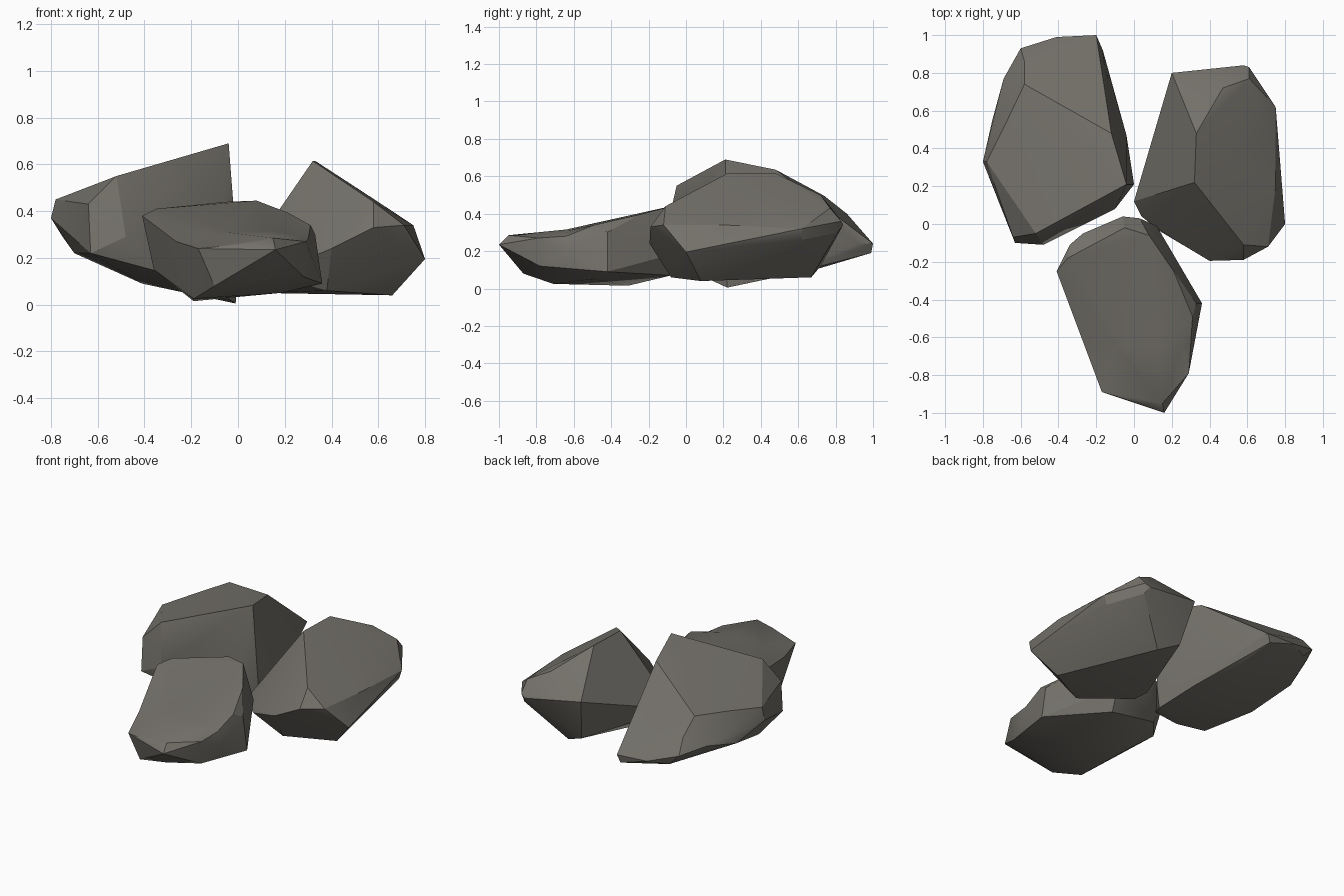
import bpy, bmesh, math

stone = bpy.data.materials.new("dark warm grey stone")
stone.diffuse_color = (0.175, 0.165, 0.145, 1)


def rock(name, corners, dip=None):
    """Chipped boulder: convex hull around its corners, with an optional
    shallow dip (y, lowest z, depth) across the top."""
    bm = bmesh.new()
    for c in corners:
        bm.verts.new(c)
    bmesh.ops.convex_hull(bm, input=bm.verts[:])
    bmesh.ops.delete(bm, geom=[v for v in bm.verts if not v.link_faces], context='VERTS')
    if dip:
        y, zmin, depth = dip
        bmesh.ops.bisect_plane(bm, geom=bm.verts[:] + bm.edges[:] + bm.faces[:],
                               plane_co=(0, y, 0), plane_no=(0, 1, 0))
        for v in bm.verts:
            if abs(v.co.y - y) < 1e-4 and v.co.z > zmin:
                v.co.z -= depth
        bmesh.ops.triangulate(bm, faces=bm.faces[:])
    bmesh.ops.recalc_face_normals(bm, faces=bm.faces[:])
    me = bpy.data.meshes.new(name)
    bm.to_mesh(me)
    bm.free()
    me.materials.append(stone)
    ob = bpy.data.objects.new(name, me)
    bpy.context.collection.objects.link(ob)
    bpy.ops.object.select_all(action='DESELECT')
    ob.select_set(True)
    bpy.context.view_layer.objects.active = ob
    bpy.ops.object.shade_smooth_by_angle(angle=math.radians(25))
    return ob


# tall rock at the back left, sloping down to the outside
rock("left_rock", [
    (-.04, .21, .69), (-.12, .48, .635), (-.58, .74, .495), (-.52, -.05, .55),
    (-.68, .53, .475), (-.78, .33, .45), (-.80, .33, .37), (-.64, -.07, .43),
    (-.63, -.10, .22), (-.48, -.11, .29), (-.37, -.05, .15), (-.10, .08, .07),
    (0, .21, .17), (-.01, .22, .005), (-.04, .47, .20), (-.06, .48, .06),
    (-.10, .68, .28), (-.17, .72, .11), (-.19, .85, .345), (-.20, 1.0, .24),
    (-.165, .92, .24), (-.22, .99, .19), (-.41, .99, .25), (-.58, .86, .40),
    (-.60, .93, .31), (-.53, .93, .24), (-.69, .77, .34), (-.75, .55, .29),
    (-.70, .25, .22), (-.41, .30, .09)])

# rock at the back right, ridge on its inner side
rock("right_rock", [
    (.32, .22, .615), (.33, .48, .615), (.47, .72, .50), (.61, .77, .43),
    (.61, .83, .36), (.58, .84, .34), (.60, .81, .30), (.20, .80, .40),
    (.25, .72, .12), (.38, .67, .06), (.75, .62, .32), (.73, .62, .26),
    (.80, 0, .195), (.66, .08, .04), (.75, .20, .34), (.71, -.12, .34),
    (.58, -.11, .44), (.58, -.19, .33), (.40, -.195, .24), (.38, -.08, .06),
    (.14, -.04, .13), (.04, .04, .13), (0, .12, .15), (.12, .15, .05),
    (.53, .40, .485), (.69, .45, .38)])

# low rock in front, flat top sinking towards the front
rock("front_rock", [
    (-.41, -.25, .38), (-.35, -.18, .41), (-.34, -.11, .37), (-.27, -.05, .355),
    (-.05, -.02, .44), (.08, -.06, .445), (-.06, .04, .36), (.03, .03, .34),
    (.12, -.01, .20), (.10, -.08, .07), (.21, -.25, .395), (.31, -.49, .34),
    (.33, -.42, .30), (.36, -.42, .09), (.29, -.79, .27), (.28, -.78, .12),
    (.15, -.95, .285), (.16, -1.0, .235), (.04, -.95, .26), (-.17, -.89, .24),
    (-.10, -.87, .08), (.08, -.85, .10), (-.19, -.71, .025), (-.19, -.31, .015),
    (.18, -.5, .05), (-.36, -.25, .15), (-.22, -.08, .12)],
    dip=(-.64, .25, .025))
